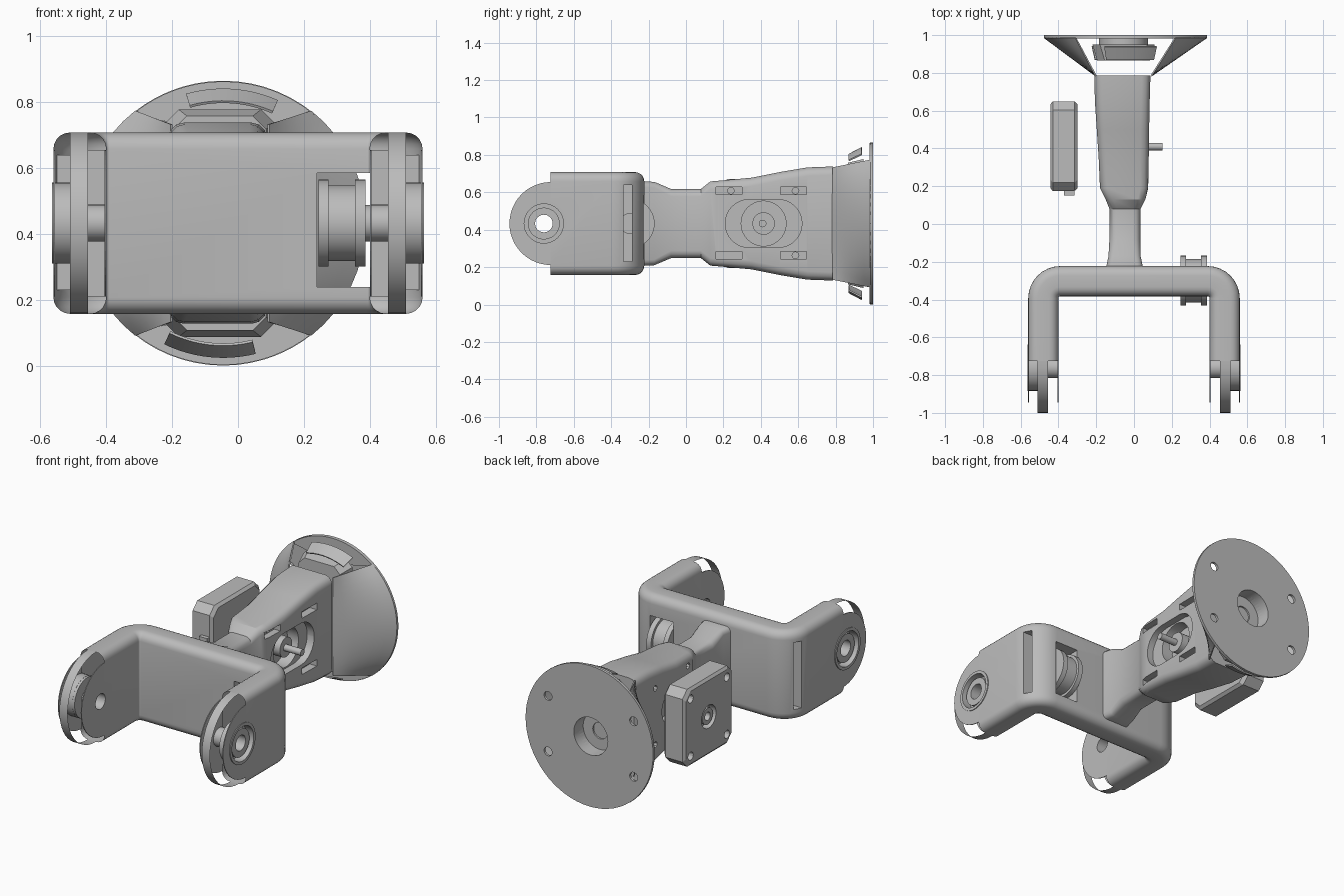
import bpy, bmesh
from math import sin, cos, pi, radians
from mathutils import Matrix, Vector

cube = bpy.data.objects.get("Cube")
if cube:
    bpy.data.objects.remove(cube, do_unlink=True)

Z = 0.433            # height of the common axis
MID = -0.055         # x of the flange axis

grey = bpy.data.materials.new("machined_grey")
grey.use_nodes = True
grey.diffuse_color = (0.5, 0.5, 0.5, 1)
grey.node_tree.nodes["Principled BSDF"].inputs["Base Color"].default_value = (0.5, 0.5, 0.5, 1)


def finish(name, bm):
    bmesh.ops.recalc_face_normals(bm, faces=bm.faces)
    mesh = bpy.data.meshes.new(name)
    bm.to_mesh(mesh)
    bm.free()
    mesh.materials.append(grey)
    ob = bpy.data.objects.new(name, mesh)
    bpy.context.collection.objects.link(ob)
    return ob


def activate(ob):
    bpy.ops.object.select_all(action='DESELECT')
    ob.select_set(True)
    bpy.context.view_layer.objects.active = ob


def smooth(ob):
    activate(ob)
    bpy.ops.object.shade_smooth_by_angle(angle=radians(32))
    return ob


def apply_mod(ob, kind, **props):
    mod = ob.modifiers.new(kind.title(), kind)
    for key, value in props.items():
        setattr(mod, key, value)
    activate(ob)
    bpy.ops.object.modifier_apply(modifier=mod.name)


def cut(ob, *cutters):
    for c in cutters:
        apply_mod(ob, 'BOOLEAN', operation='DIFFERENCE', solver='EXACT', object=c)
        bpy.data.objects.remove(c, do_unlink=True)


def drop_front(ob, y):
    """Open a shell by removing its faces that look to the front at y."""
    bm = bmesh.new()
    bm.from_mesh(ob.data)
    doomed = [f for f in bm.faces if f.normal.y < -0.99 and abs(f.calc_center_median().y - y) < 0.003]
    bmesh.ops.delete(bm, geom=doomed, context='FACES')
    bm.to_mesh(ob.data)
    bm.free()


def loft(name, rings, caps=True, closed=True):
    bm = bmesh.new()
    rows = [[bm.verts.new(p) for p in ring] for ring in rings]
    n = len(rows[0])
    for a, b in zip(rows, rows[1:]):
        for i in range(n if closed else n - 1):
            j = (i + 1) % n
            bm.faces.new((a[i], a[j], b[j], b[i]))
    if caps:
        bm.faces.new(rows[0])
        bm.faces.new(rows[-1])
    return finish(name, bm)


def sheet(name, root, rim, steps):
    """Thin ruled sheet between two rows of points."""
    rows = [[Vector(a).lerp(Vector(b), k / steps) for a, b in zip(root, rim)] for k in range(steps + 1)]
    ob = loft(name, rows, caps=False, closed=False)
    apply_mod(ob, 'SOLIDIFY', thickness=0.008, offset=0)
    return smooth(ob)


def rod(name, axis, a, b, r, c, seg=40):
    """Cylinder from a to b along axis; c holds the other two coordinates."""
    bm = bmesh.new()
    bmesh.ops.create_cone(bm, cap_ends=True, segments=seg, radius1=r, radius2=r, depth=abs(b - a))
    m = (a + b) / 2
    turn, pos = ('Y', (m, c[0], c[1])) if axis == 'x' else ('X', (c[0], m, c[1]))
    bm.transform(Matrix.Translation(pos) @ Matrix.Rotation(pi / 2, 4, turn))
    return finish(name, bm)


def box(name, x0, x1, y0, y1, z0, z1):
    bm = bmesh.new()
    bmesh.ops.create_cube(bm, size=1)
    bm.transform(Matrix.Translation(((x0 + x1) / 2, (y0 + y1) / 2, (z0 + z1) / 2))
                 @ Matrix.Diagonal((x1 - x0, y1 - y0, z1 - z0, 1)))
    return finish(name, bm)


def tube(name, axis, a, b, r, hole, c):
    ob = rod(name, axis, a, b, r, c)
    cut(ob, rod("bore", axis, a - 0.05, b + 0.05, hole, c))
    return smooth(ob)


def round_rect(w, h, r, seg):
    """Rounded rectangle outline with half sizes w and h."""
    pts = []
    for k, (sx, sz) in enumerate(((1, 1), (-1, 1), (-1, -1), (1, -1))):
        for i in range(seg + 1):
            t = (k + i / seg) * pi / 2
            pts.append((sx * (w - r) + r * cos(t), sz * (h - r) + r * sin(t)))
    return pts


# Fork: a rounded bar swept along a U
half = [(0.48, -0.725, 0)]
half += [(0.39 + 0.09 * cos(t), -0.393 + 0.09 * sin(t), t)
         for t in [i * pi / 16 for i in range(9)]]
path = half + [(-x, y, pi - t) for x, y, t in reversed(half)]
section = round_rect(0.08, 0.275, 0.05, 5)
fork = loft("fork", [[(x + u * cos(t), y + u * sin(t), Z + v) for u, v in section]
                     for x, y, t in path])
cut(fork, box("window", 0.24, 0.40, -0.5, -0.1, 0.24, 0.585))
AX = (-0.76, Z)
for s in (-1, 1):
    side = "left" if s > 0 else "right"
    cut(fork, box("corner_slot", *sorted((s * 0.45, s * 0.6)), -0.335, -0.29, 0.23, 0.64),
        rod("recess", 'x', s * 0.515, s * 0.7, 0.115, AX),
        rod("bore", 'x', s * 0.3, s * 0.7, 0.047, AX))
    # Rounded arm tip: outer rim band and two flat cheeks
    arc = [radians(90 + 180 * i / 24) for i in range(25)]
    smooth(loft(side + "_tip_rim", [[(s * x, -0.725 + 0.275 * cos(t), Z + 0.275 * sin(t)) for t in arc]
                                    for x in (0.455, 0.51)], caps=False, closed=False))
    for label, x0, x1, hole in (("inner", 0.40, 0.405, 0.047), ("outer", 0.555, 0.56, 0.115)):
        cheek = loft(f"{side}_{label}_cheek",
                     [[(s * x, -0.722 + 0.222 * cos(t), Z + 0.222 * sin(t)) for t in arc]
                      for x in (x0, x1)])
        cut(cheek, rod("bore", 'x', s * 0.3, s * 0.7, hole, AX))
    # Bearing seats and the web closing the inside of the arm
    tube(side + "_bearing_seat", 'x', *sorted((s * 0.505, s * 0.565)), 0.123, 0.105, AX)
    tube(side + "_bearing", 'x', *sorted((s * 0.50, s * 0.55)), 0.085, 0.047, AX)
    tube(side + "_seat_floor", 'x', *sorted((s * 0.49, s * 0.51)), 0.122, 0.047, AX)
    tube(side + "_axle_sleeve", 'x', *sorted((s * 0.402, s * 0.50)), 0.056, 0.047, AX)
    box(side + "_arm_web", *sorted((s * 0.402, s * 0.455)), -0.40, -0.394, 0.21, 0.655)
drop_front(fork, -0.725)
smooth(fork)

# Pulley standing in the fork window
for i, (a, b, r) in enumerate(((0.245, 0.275, 0.132), (0.275, 0.355, 0.115),
                               (0.355, 0.387, 0.132), (0.387, 0.46, 0.055))):
    smooth(rod(f"pulley_part_{i + 1}", 'x', a, b, r, (-0.3, Z)))

# Link body: chamfered sections along y, as (y, x low, x high, half height, chamfer)
stations = [(-0.24, -0.15, 0.05, 0.225, 0.03), (-0.17, -0.135, 0.035, 0.223, 0.03),
            (-0.08, -0.13, 0.035, 0.185, 0.04), (0.08, -0.13, 0.035, 0.185, 0.04),
            (0.13, -0.15, 0.06, 0.225, 0.04), (0.19, -0.18, 0.075, 0.23, 0.04),
            (0.35, -0.187, 0.078, 0.245, 0.045), (0.50, -0.197, 0.08, 0.275, 0.045),
            (0.65, -0.207, 0.083, 0.30, 0.045), (0.785, -0.21, 0.087, 0.305, 0.045)]
body = loft("link_body", [[((a + b) / 2 + u, y, Z + v)
                           for u, v in round_rect((b - a) / 2, h, c, 3)]
                          for y, a, b, h, c in stations])
pocket = loft("pocket", [[(x, 0.415 + u, Z + v) for u, v in round_rect(0.205, 0.128, 0.127, 8)]
                         for x in (0.035, 0.2)])
cut(body, pocket, rod("recess", 'x', -0.04, 0.1, 0.12, (0.415, Z)),
    rod("back_recess", 'x', -0.3, -0.12, 0.1, (0.415, Z)))
for y in (0.23, 0.575):
    for dz in (-0.17, 0.175):
        cut(body, box("slot", 0.035, 0.2, y - 0.07, y + 0.07, Z + dz - 0.02, Z + dz + 0.02),
            rod("slot_hole", 'x', -0.4, 0.2, 0.018, (y + 0.01, Z + dz), 8))
smooth(body)
smooth(rod("joint_bearing", 'x', -0.05, 0.035, 0.06, (0.415, Z)))
smooth(rod("joint_shaft", 'x', -0.05, 0.15, 0.02, (0.41, Z)))

# Mounting flange with bolt holes and a centre recess
FX = MID + 0.01
flange = rod("flange", 'y', 0.985, 1.0, 0.432, (FX, Z), 64)
cut(flange, rod("recess", 'y', 0.9, 1.1, 0.115, (MID, Z)),
    *[rod("bolt_hole", 'y', 0.9, 1.1, 0.027, (MID + sx * 0.29, Z + sz * 0.17), 20)
      for sx in (-1, 1) for sz in (-1, 1)])
drop_front(flange, 0.985)
smooth(flange)
hub = loft("flange_hub", [[(MID + u, y, Z + v) for u, v in round_rect(w, h, 0.04, 1)]
                          for y, w, h in ((0.865, 0.14, 0.325), (0.95, 0.165, 0.345))])
cut(hub, rod("recess", 'y', 0.9, 1.1, 0.115, (MID, Z)))
tube("hub_core", 'y', 0.89, 0.995, 0.13, 0.115, (MID, Z))
tube("hub_floor", 'y', 0.88, 0.91, 0.125, 0.05, (MID, Z))


def rim_arc(mid, spread, r, y, n=17):
    angles = [radians(mid + spread * (2 * i / (n - 1) - 1)) for i in range(n)]
    return [(FX + r * cos(t), y, Z + r * sin(t)) for t in angles]


for s in (-1, 1):
    # Side skin fairing the body into the flange
    root = [(MID + s * 0.147, 0.785, Z + s * 0.30 * (i / 8 - 1)) for i in range(17)]
    sheet(("left" if s > 0 else "right") + "_skin", root, rim_arc(90 - s * 90, 52, 0.43, 0.988), 6)
    # Flat front of the flange above or below the hub, and its curved rib
    label = "upper" if s > 0 else "lower"
    inner = [(FX - s * 0.13 * (i / 8 - 1), 0.985, Z + s * 0.30) for i in range(17)]
    sheet(label + "_flange_front", inner, rim_arc(s * 90, 40, 0.43, 0.985), 1)
    mid = 86 if s > 0 else 264
    sheet(label + "_rib", rim_arc(mid, 20, 0.368, 0.87), rim_arc(mid, 20, 0.405, 0.94), 1)

# Motor: square chamfered block with corner holes
MY = 0.412
motor = loft("motor", [[(x, MY + u, Z + v) for u, v in round_rect(w, w, 0.045, 1)]
                       for x, w in ((-0.443, 0.222), (-0.43, 0.237), (-0.315, 0.237), (-0.298, 0.222))])
cut(motor, rod("shaft_recess", 'x', -0.5, -0.40, 0.07, (MY, Z)),
    *[rod("corner_hole", 'x', -0.5, -0.40, 0.025, (MY + sy * 0.175, Z + sz * 0.175), 16)
      for sy in (-1, 1) for sz in (-1, 1)])
tube("motor_bearing", 'x', -0.435, -0.39, 0.05, 0.025, (MY, Z))
box("motor_connector", -0.37, -0.315, 0.15, 0.18, Z - 0.06, Z + 0.06)
